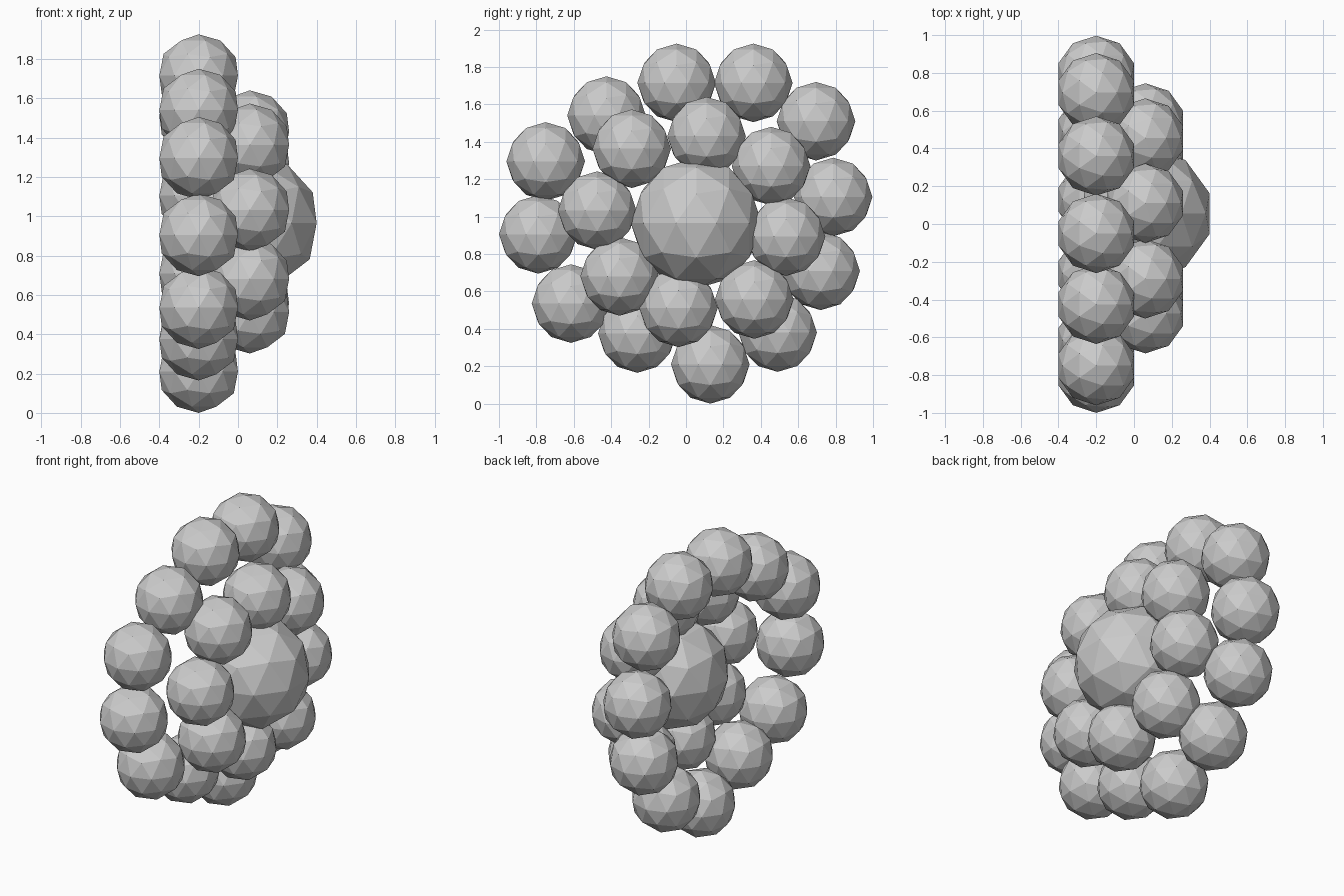
import bpy


def ball(name, x, y, z, r):
    """Flat-shaded low-poly ball."""
    bpy.ops.mesh.primitive_ico_sphere_add(subdivisions=2, radius=r, location=(x, y, z))
    bpy.context.object.name = name


# (y, z) centres of the slightly irregular rings
OUTER = [(-0.05, 1.715), (0.36, 1.715), (0.695, 1.51), (0.787, 1.105),
         (0.72, 0.71), (0.49, 0.38), (0.13, 0.21), (-0.26, 0.375),
         (-0.615, 0.535), (-0.79, 0.905), (-0.75, 1.295), (-0.425, 1.54)]
INNER = [(0.11, 1.43), (0.455, 1.27), (0.535, 0.893), (0.365, 0.557),
         (-0.04, 0.512), (-0.355, 0.68), (-0.475, 1.032), (-0.29, 1.363)]

# Back ring of balls
for i, (y, z) in enumerate(OUTER):
    ball(f"outer_ball_{i + 1}", -0.2, y, z, 0.21)

# Middle ring of balls
for i, (y, z) in enumerate(INNER):
    ball(f"inner_ball_{i + 1}", 0.06, y, z, 0.21)

# Large ball in the middle
ball("centre_ball", 0.067, 0.055, 0.965, 0.35)
